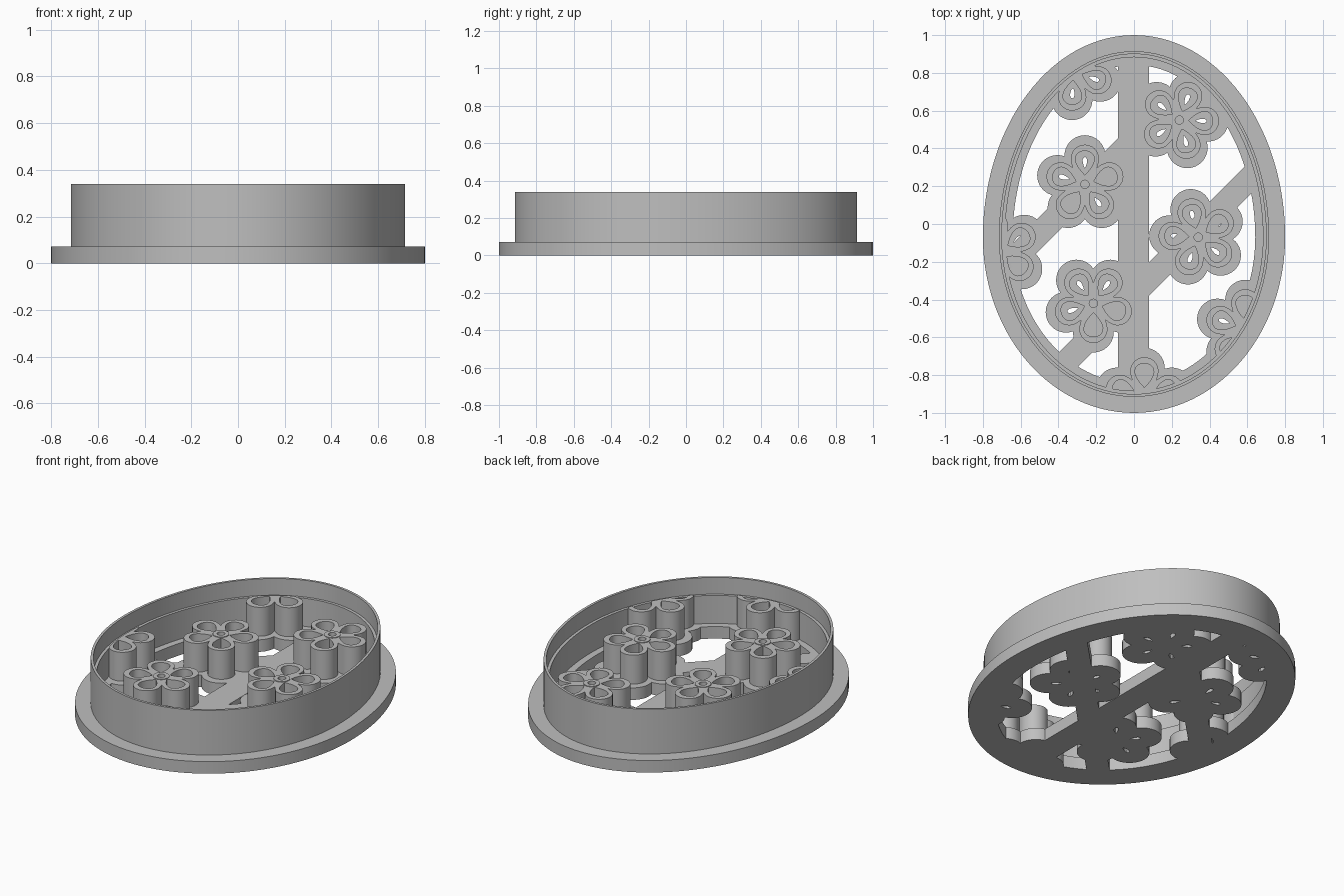
import bpy, bmesh
from math import sin, cos, pi, sqrt, radians

if "Cube" in bpy.data.objects:
    bpy.data.objects.remove(bpy.data.objects["Cube"])

PLATE, STEP, FLOWER, RIM = 0.072, 0.24, 0.245, 0.34
WIDEST = -0.07

grey = bpy.data.materials.new("plain grey")
grey.use_nodes = True
colour = (0.52, 0.52, 0.52, 1)
grey.diffuse_color = colour
grey.node_tree.nodes["Principled BSDF"].inputs["Base Color"].default_value = colour


def add_object(name, bm):
    bmesh.ops.recalc_face_normals(bm, faces=bm.faces[:])
    mesh = bpy.data.meshes.new(name)
    bm.to_mesh(mesh)
    bm.free()
    mesh.materials.append(grey)
    obj = bpy.data.objects.new(name, mesh)
    bpy.context.scene.collection.objects.link(obj)
    return obj


def prism(name, loops, z0, z1):
    """Upright solid from an outline; further loops are holes."""
    bm = bmesh.new()
    caps = ([], [])
    for loop in loops:
        n = len(loop)
        low, high = [[bm.verts.new((x, y, z)) for x, y in loop] for z in (z0, z1)]
        for ring, cap in zip((low, high), caps):
            cap += [bm.edges.new((ring[i], ring[(i + 1) % n])) for i in range(n)]
        for i in range(n):
            j = (i + 1) % n
            bm.faces.new((low[i], low[j], high[j], high[i]))
    for cap in caps:
        bmesh.ops.triangle_fill(bm, edges=cap, use_beauty=True, normal=(0, 0, 1))
    return add_object(name, bm)


def combine(target, tool, operation):
    """Apply a boolean and throw the tool away."""
    mod = target.modifiers.new("combine", "BOOLEAN")
    mod.operation, mod.solver, mod.object = operation, "EXACT", tool
    graph = bpy.context.evaluated_depsgraph_get()
    mesh = bpy.data.meshes.new_from_object(target.evaluated_get(graph))
    target.modifiers.clear()
    target.data = mesh
    bpy.data.objects.remove(tool)


def egg(inset, n=112):
    pts = []
    for i in range(n):
        a = 2 * pi * i / n
        tall = (1 - WIDEST if sin(a) > 0 else 1 + WIDEST) - inset
        pts.append(((0.8 - inset) * cos(a), WIDEST + tall * sin(a)))
    return pts


def circle(cx, cy, r, n=20):
    return [(cx + r * cos(2 * pi * i / n), cy + r * sin(2 * pi * i / n)) for i in range(n)]


def blossom(cx, cy, phase, dist, radius, n=100):
    """Outline of five round lobes, each a circle set off from the centre."""
    pts = []
    for i in range(n):
        a = 2 * pi * i / n
        off = (a + pi / 5) % (2 * pi / 5) - pi / 5
        r = dist * cos(off) + sqrt(max(0, radius ** 2 - (dist * sin(off)) ** 2))
        pts.append((cx + r * cos(a + phase), cy + r * sin(a + phase)))
    return pts


def petals(cx, cy, phase, start, end, half, n=24):
    """Five teardrop loops pointing at the centre."""
    loops = []
    for k in range(5):
        c, s = cos(phase + k * 2 * pi / 5), sin(phase + k * 2 * pi / 5)
        loop = []
        for i in range(n):
            t = 2 * pi * i / n
            u = start + (end - start) * (1 - cos(t)) / 2
            v = half / 0.77 * sin(t) * sin(t / 2)
            loop.append((cx + u * c - v * s, cy + u * s + v * c))
        loops.append(loop)
    return loops


def clip_to_egg(obj, inset):
    combine(obj, prism("egg_clip", [egg(inset)], -1, 1), "INTERSECT")


def bar(x0, y0, x1, y1, width):
    length = sqrt((x1 - x0) ** 2 + (y1 - y0) ** 2)
    nx, ny = -(y1 - y0) / length * width / 2, (x1 - x0) / length * width / 2
    loop = [(x0 + nx, y0 + ny), (x0 - nx, y0 - ny), (x1 - nx, y1 - ny), (x1 + nx, y1 + ny)]
    obj = prism("bar", [loop], 0, PLATE)
    clip_to_egg(obj, 0.13)
    return obj


# x, y, angle of one petal, whether it is cut off by the wall
flowers = [
    (0.24, 0.55, 70, False), (-0.26, 0.21, 90, False),
    (0.34, -0.07, 105, False), (-0.215, -0.42, -90, False),
    (-0.32, 0.81, -93, True), (-0.71, -0.14, 32, True),
    (0.585, -0.555, 88, True), (0.055, -0.915, 90, True),
]

# Flat base: egg-shaped flange, cross bars and a pad under each flower
plate = prism("base_plate", [egg(0), egg(0.158)], 0, PLATE)
parts = [
    bar(-0.003, -1, -0.003, 1, 0.165),
    bar(-0.75, -1.12, 1, 0.63, 0.125),
    bar(-1, -0.55, 0, 0.45, 0.127),
]
for x, y, angle, cut in flowers:
    phase = radians(angle)
    slits = petals(x, y, phase, 0.085, 0.145, 0.012, 12)
    pad = prism("pad", [blossom(x, y, phase, 0.152, 0.108)] + slits, 0, PLATE)
    if cut:
        clip_to_egg(pad, 0.13)
    parts.append(pad)
for part in parts:
    combine(plate, part, "UNION")

# Cutting wall with a thin blade above an inner step
bm = bmesh.new()
section = [(0.085, 0.03), (0.085, RIM), (0.1, RIM), (0.1, STEP), (0.117, STEP), (0.117, 0.03)]
rings = [[bm.verts.new((x, y, z)) for x, y in egg(d)] for d, z in section]
for k, ring in enumerate(rings):
    after = rings[(k + 1) % len(rings)]
    for i in range(len(ring)):
        j = (i + 1) % len(ring)
        bm.faces.new((ring[i], ring[j], after[j], after[i]))
wall = add_object("cutting_wall", bm)
finished = [plate, wall]

# Raised flower outlines with hollow petals and a centre ring
for number, (x, y, angle, cut) in enumerate(flowers, 1):
    phase = radians(angle)
    loops = [blossom(x, y, phase, 0.135, 0.075)] + petals(x, y, phase, 0.05, 0.177, 0.05)
    if not cut:
        loops.append(circle(x, y, 0.022))
    body = prism(f"flower_outline_{number}", loops, PLATE - 0.005, FLOWER)
    if cut:
        clip_to_egg(body, 0.112)
    else:
        rings = [circle(x, y, 0.045), circle(x, y, 0.022)]
        finished.append(prism(f"flower_centre_{number}", rings, FLOWER - 0.01, FLOWER + 0.004))
    finished.append(body)

# Smooth curved sides, sharp rims
bpy.ops.object.select_all(action="DESELECT")
for obj in finished:
    obj.select_set(True)
bpy.context.view_layer.objects.active = plate
bpy.ops.object.shade_smooth_by_angle(angle=radians(30))
